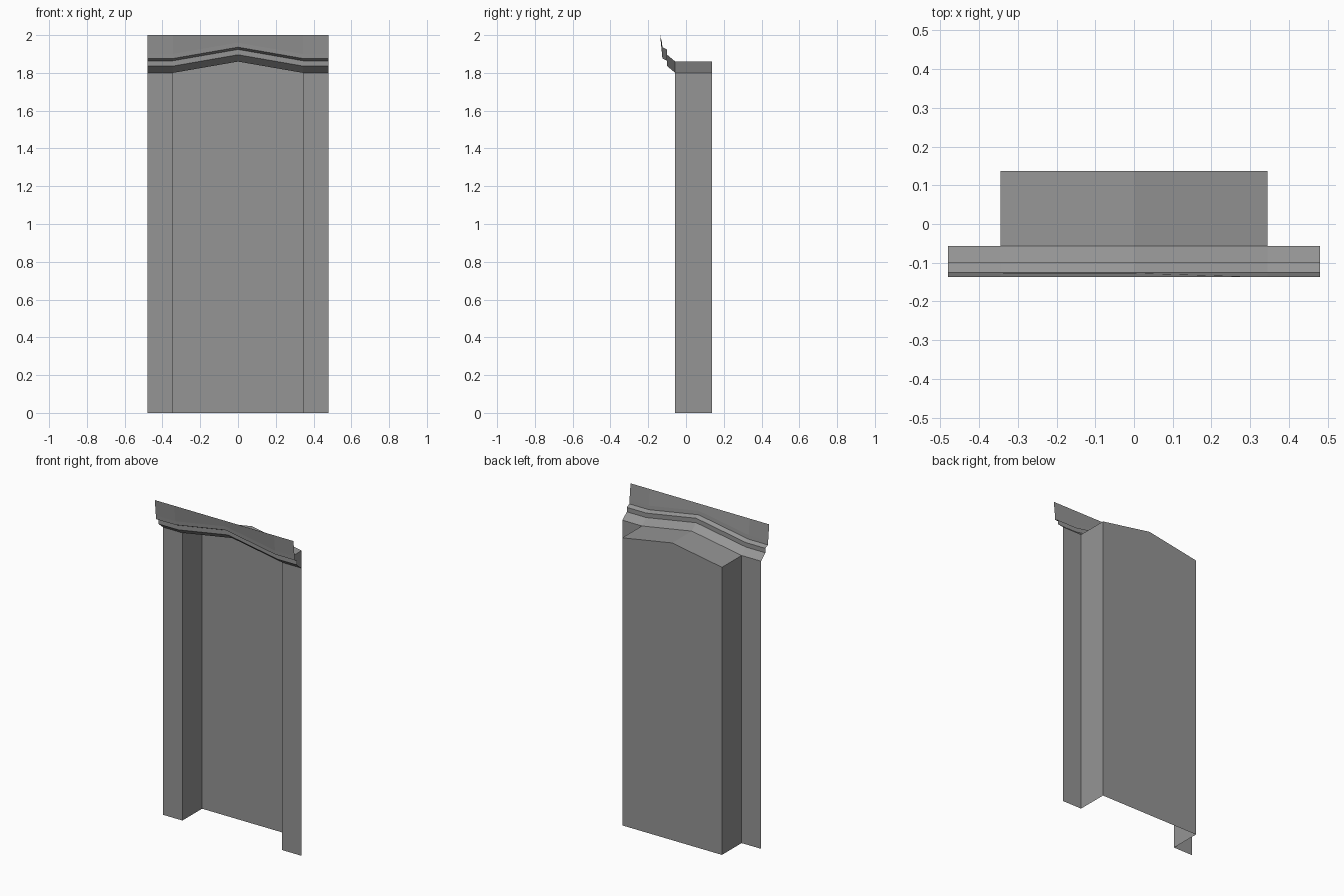
import bpy

cube = bpy.data.objects.get("Cube")
if cube:
    bpy.data.objects.remove(cube, do_unlink=True)

grey = bpy.data.materials.new("plain grey")
grey.use_nodes = True
colour = (0.3, 0.3, 0.3, 1)
grey.diffuse_color = colour
grey.node_tree.nodes["Principled BSDF"].inputs["Base Color"].default_value = colour

# Main sizes
HALF, NICHE = 0.48, 0.345      # half widths of the whole and of the recess
FRONT, BACK = -0.057, 0.137    # front plane and recess back plane
EAVE, RISE, TOP = 1.80, 0.06, 2.0


def sheet(name, rows):
    """Skin a grid of faces between equally long rows of points."""
    n = len(rows[0])
    verts = [p for row in rows for p in row]
    faces = [(r * n + i, r * n + i + 1, (r + 1) * n + i + 1, (r + 1) * n + i)
             for r in range(len(rows) - 1) for i in range(n - 1)]
    mesh = bpy.data.meshes.new(name)
    mesh.from_pydata(verts, [], faces)
    mesh.materials.append(grey)
    obj = bpy.data.objects.new(name, mesh)
    bpy.context.collection.objects.link(obj)
    return obj


def gable(y, z, xs):
    """Row of points that rises to a shallow peak in the middle."""
    return [(x, y, z + (RISE if x == 0 else 0)) for x in xs]


niche_xs = (-NICHE, 0, NICHE)
full_xs = (-HALF, -NICHE, 0, NICHE, HALF)

# Recess: back panel and sloped ceiling
sheet("recess_back", [[(x, BACK, 0) for x in niche_xs], gable(BACK, EAVE, niche_xs)])
sheet("recess_ceiling", [gable(BACK, EAVE, niche_xs), gable(FRONT, EAVE, niche_xs)])

# Recess side and front trim strip on each side
for side, s in (("right", -1), ("left", 1)):
    plan = [(s * HALF, FRONT), (s * NICHE, FRONT), (s * NICHE, BACK)][::-s]
    sheet(side + "_jamb", [[(x, y, z) for x, y in plan] for z in (0, EAVE)])

# Stepped cornice following the gable, ending in a level top edge
profile = [(FRONT, EAVE), (-0.10, 1.836), (-0.10, 1.864), (-0.125, 1.876), (-0.127, 1.90)]
rows = [gable(y, z, full_xs) for y, z in profile]
rows.append([(x, -0.137, TOP) for x in full_xs])
sheet("cornice", rows)
